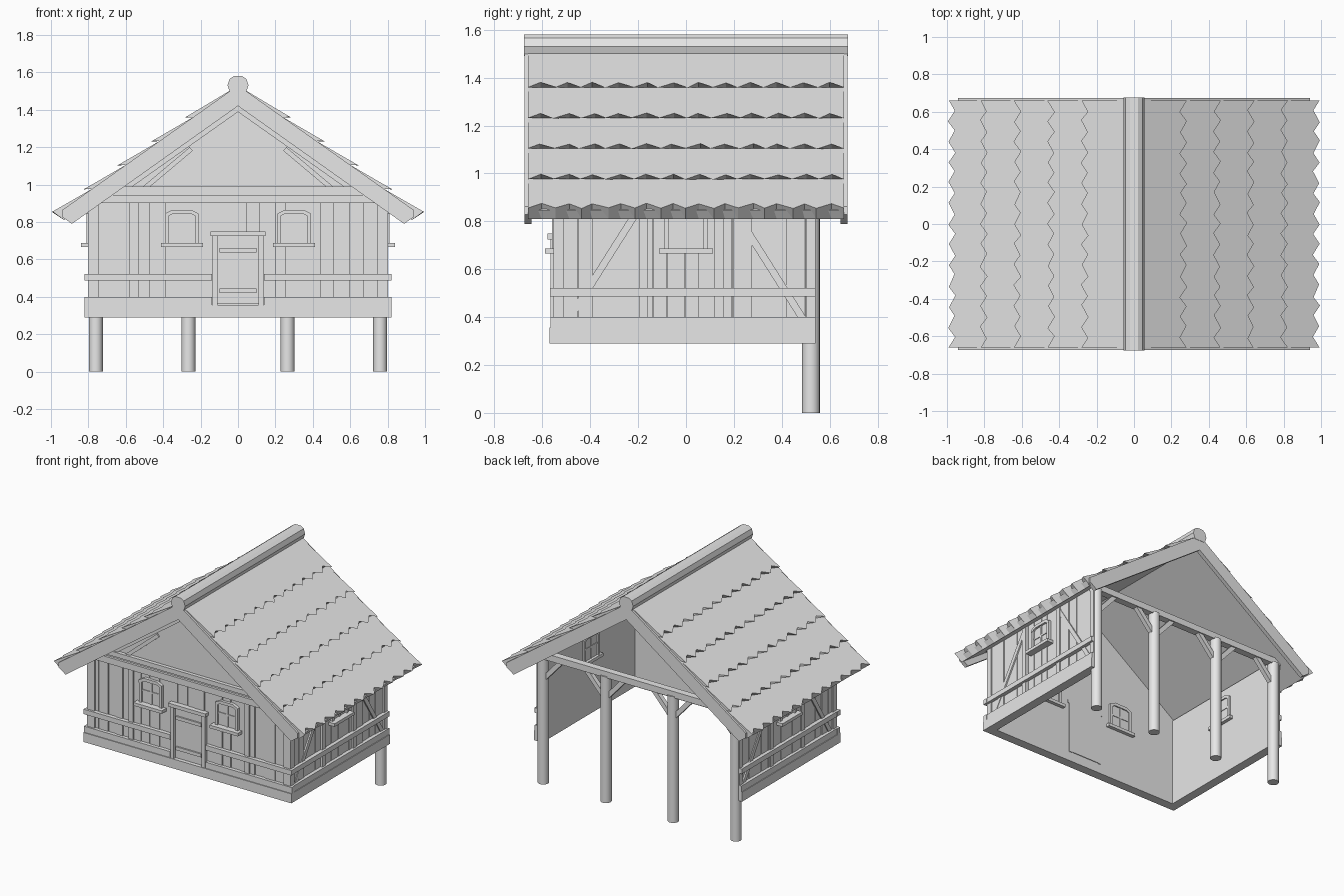
import bpy, bmesh, random
from mathutils import Vector

random.seed(4)
if "Cube" in bpy.data.objects:
    bpy.data.objects.remove(bpy.data.objects["Cube"])

GREY = (0.8, 0.8, 0.8, 1)
mat = bpy.data.materials.new("plain grey")
mat.use_nodes = True
mat.diffuse_color = GREY
mat.node_tree.nodes["Principled BSDF"].inputs["Base Color"].default_value = GREY

SLOPE = 0.71
BACK, LEFT = 0.54, 0.785          # back end of the walls, side wall plane


def roof_z(x):
    return 1.53 - SLOPE * x


def finish(bm, name, smooth=False):
    bmesh.ops.recalc_face_normals(bm, faces=bm.faces)
    me = bpy.data.meshes.new(name)
    bm.to_mesh(me)
    bm.free()
    me.materials.append(mat)
    ob = bpy.data.objects.new(name, me)
    bpy.context.collection.objects.link(ob)
    if smooth:
        bpy.ops.object.select_all(action="DESELECT")
        ob.select_set(True)
        bpy.context.view_layer.objects.active = ob
        bpy.ops.object.shade_smooth_by_angle()


# Local wall frames: u along the wall, v up, w outwards
def front(u, v, w):
    return Vector((u, -0.535 - w, v))


def back(u, v, w):
    return Vector((u, 0.522 + w, v))


def side(s):
    return lambda u, v, w: Vector((s * (LEFT + w), u, v))


def prism(bm, place, pts, w0, w1):
    a = [bm.verts.new(place(u, v, w0)) for u, v in pts]
    b = [bm.verts.new(place(u, v, w1)) for u, v in pts]
    bm.faces.new(a)
    bm.faces.new(b)
    for i in range(len(a)):
        j = (i + 1) % len(a)
        bm.faces.new((a[i], a[j], b[j], b[i]))


def box(bm, place, u0, u1, v0, v1, w0, w1):
    prism(bm, place, [(u0, v0), (u1, v0), (u1, v1), (u0, v1)], w0, w1)


def bar(bm, place, p, q, width, w0, w1):
    p, q = Vector(p), Vector(q)
    n = (q - p).normalized().orthogonal() * width / 2
    prism(bm, place, [p + n, q + n, q - n, p - n], w0, w1)


def planks(place, u0, u1, v0, v1, name):
    bm = bmesh.new()
    u = u0
    while u < u1 - 0.01:
        e = min(u + random.uniform(0.055, 0.085), u1)
        box(bm, place, u, e - 0.003, v0, v1, -0.005, random.choice((0.004, 0.007, 0.01)))
        u = e
    finish(bm, name)


def window(place, c, name):
    bm = bmesh.new()
    arch = [(c - 0.09, 0.845), (c - 0.05, 0.865), (c + 0.05, 0.865), (c + 0.09, 0.845)]
    box(bm, place, c - 0.08, c + 0.08, 0.68, 0.85, -0.036, 0.011)      # pane
    for s in (-1, 1):
        a, b = sorted((c + s * 0.09, c + s * 0.07))
        box(bm, place, a, b, 0.68, 0.845, -0.045, 0.025)
    prism(bm, place, arch + [(u, v - 0.022) for u, v in reversed(arch)], -0.045, 0.026)
    box(bm, place, c - 0.007, c + 0.007, 0.68, 0.85, -0.04, 0.017)
    box(bm, place, c - 0.075, c + 0.075, 0.765, 0.777, -0.04, 0.016)
    box(bm, place, c - 0.112, c + 0.112, 0.665, 0.687, -0.055, 0.055)  # sill
    finish(bm, name)


# Front wall with gable
bm = bmesh.new()
prism(bm, front, [(-LEFT, 0.34), (LEFT, 0.34), (LEFT, 0.91), (0, 1.48), (-LEFT, 0.91)], -0.03, 0)
finish(bm, "front_wall")
planks(front, -0.78, 0.78, 0.36, 0.91, "front_planks")

bm = bmesh.new()
for s in (-1, 1):
    for a, b in ((0.745, 0.802), (0.44, 0.475)):
        box(bm, front, *sorted((s * a, s * b)), 0.36, 0.91, -0.01, 0.018)
    box(bm, front, *sorted((s * 0.14, s * 0.82)), 0.487, 0.522, 0, 0.033)
    box(bm, front, *sorted((s * 0.14, s * 0.82)), 0.357, 0.4, 0, 0.03)
box(bm, front, -0.8, 0.8, 0.9, 0.945, -0.02, 0.035)
box(bm, front, -0.72, 0.72, 0.945, 0.957, -0.02, 0.018)
box(bm, front, -0.66, 0.66, 0.957, 0.99, -0.02, 0.026)
finish(bm, "front_frame")

bm = bmesh.new()
for s in (-1, 1):
    bar(bm, front, (0, 1.425), (s * 0.63, 0.98), 0.06, 0, 0.015)
    bar(bm, front, (s * 0.5, 0.98), (s * 0.25, 1.19), 0.025, 0, 0.01)
finish(bm, "gable_trim")

# Door
bm = bmesh.new()
box(bm, front, -0.115, 0.115, 0.36, 0.73, -0.035, 0.013)
for s in (-1, 1):
    box(bm, front, *sorted((s * 0.11, s * 0.135)), 0.357, 0.73, -0.035, 0.032)
box(bm, front, -0.147, 0.147, 0.725, 0.75, -0.035, 0.043)
for z in (0.42, 0.637):
    box(bm, front, -0.1, 0.1, z, z + 0.024, 0.01, 0.024)
finish(bm, "door")

for s, n in ((-1, "right"), (1, "left")):
    window(front, s * 0.3, n + "_front_window")
    # Side walls
    place = side(s)
    bm = bmesh.new()
    box(bm, place, -0.535, BACK, 0.34, 0.92, -0.03, 0)
    finish(bm, n + "_wall")
    planks(place, -0.53, BACK, 0.36, 0.91, n + "_planks")
    window(place, 0, n + "_side_window")
    bm = bmesh.new()
    for y in (-0.548, -0.195, 0.155, 0.503):
        box(bm, place, y, y + 0.037, 0.36, 0.91, -0.01, 0.017)
    for d in (-1, 1):
        bar(bm, place, (d * 0.49, 0.39), (d * 0.18, 0.88), 0.03, 0, 0.014)
    box(bm, place, -0.568, BACK, 0.487, 0.522, 0, 0.033)
    box(bm, place, -0.565, BACK, 0.357, 0.4, 0, 0.03)
    finish(bm, n + "_frame")
    # Ground beam along the side
    bm = bmesh.new()
    box(bm, place, -0.57, BACK, 0.29, 0.357, -0.03, 0.035)
    finish(bm, n + "_ground_beam")

bm = bmesh.new()
box(bm, front, -0.82, 0.82, 0.29, 0.357, -0.03, 0.036)
finish(bm, "front_ground_beam")

# Open back: round posts, tie beam and knee braces
bm = bmesh.new()
for x in (-0.76, -0.265, 0.265, 0.76):
    r = bmesh.ops.create_cone(bm, cap_ends=True, segments=20, radius1=0.037, radius2=0.037, depth=0.9)
    bmesh.ops.translate(bm, verts=r["verts"], vec=(x, 0.522, 0.45))
finish(bm, "back_posts", smooth=True)

bm = bmesh.new()
box(bm, back, -0.8, 0.8, 0.89, 0.935, -0.025, 0.025)
for x in (-0.76, -0.265, 0.265, 0.76):
    for d in (-1, 1):
        if abs(x + d * 0.13) < 0.76:
            bar(bm, back, (x + d * 0.02, 0.755), (x + d * 0.15, 0.9), 0.032, -0.016, 0.016)
finish(bm, "back_beam_and_braces")


# Roof deck, barge boards and ridge
def across(u, v, w):
    return Vector((u, w, v))


bm = bmesh.new()
prism(bm, across, [(0, 1.52), (0.955, roof_z(0.965)), (0.93, 0.81), (0, 1.47),
                   (-0.93, 0.81), (-0.955, roof_z(0.965))], -0.65, 0.65)
finish(bm, "roof_deck")

for d, n in ((-1, "front"), (1, "back")):
    bm = bmesh.new()
    prism(bm, across, [(0, 1.53), (0.942, 0.862), (0.942, 0.828), (0.888, 0.79), (0, 1.42),
                       (-0.888, 0.79), (-0.942, 0.828), (-0.942, 0.862)], d * 0.645, d * 0.674)
    finish(bm, n + "_barge_boards")

bm = bmesh.new()
half = [(0.022, 1.58), (0.045, 1.565), (0.056, 1.53), (0.042, 1.49)]
prism(bm, across, half + [(-x, z) for x, z in reversed(half)], -0.676, 0.676)
finish(bm, "ridge_cap")

# Shingle rows with toothed lower edges over a straight underside
TEETH = 12
ROWS = (0.285, 0.465, 0.645, 0.825, 0.995)
for s, n in ((-1, "right"), (1, "left")):
    bm = bmesh.new()
    start = 0.02
    for xb in ROWS:
        last = xb == ROWS[-1]
        head = Vector((start, roof_z(start)))
        tip = Vector((xb, roof_z(xb) + 0.03))
        foot = Vector((0.93, 0.81)) if last else Vector((xb - 0.045, roof_z(xb - 0.045)))
        cols = []
        for j in range(2 * TEETH + 1):
            y = -0.66 + 1.32 * j / (2 * TEETH)
            if 0 < j < 2 * TEETH:
                y += random.uniform(-0.008, 0.008)
            back_off = (0.034 if j % 2 else 0.0) + random.uniform(0, 0.006)
            edge = tip.lerp(head, back_off / (xb - start))
            cols.append([bm.verts.new((s * p.x, y, p.y)) for p in (head, edge, foot)])
        for a, b in zip(cols, cols[1:]):
            for i in range(3):
                k = (i + 1) % 3
                bm.faces.new((a[i], a[k], b[k], b[i]))
        bm.faces.new(cols[0])
        bm.faces.new(cols[-1])
        start = xb - 0.05
    finish(bm, n + "_shingles")
